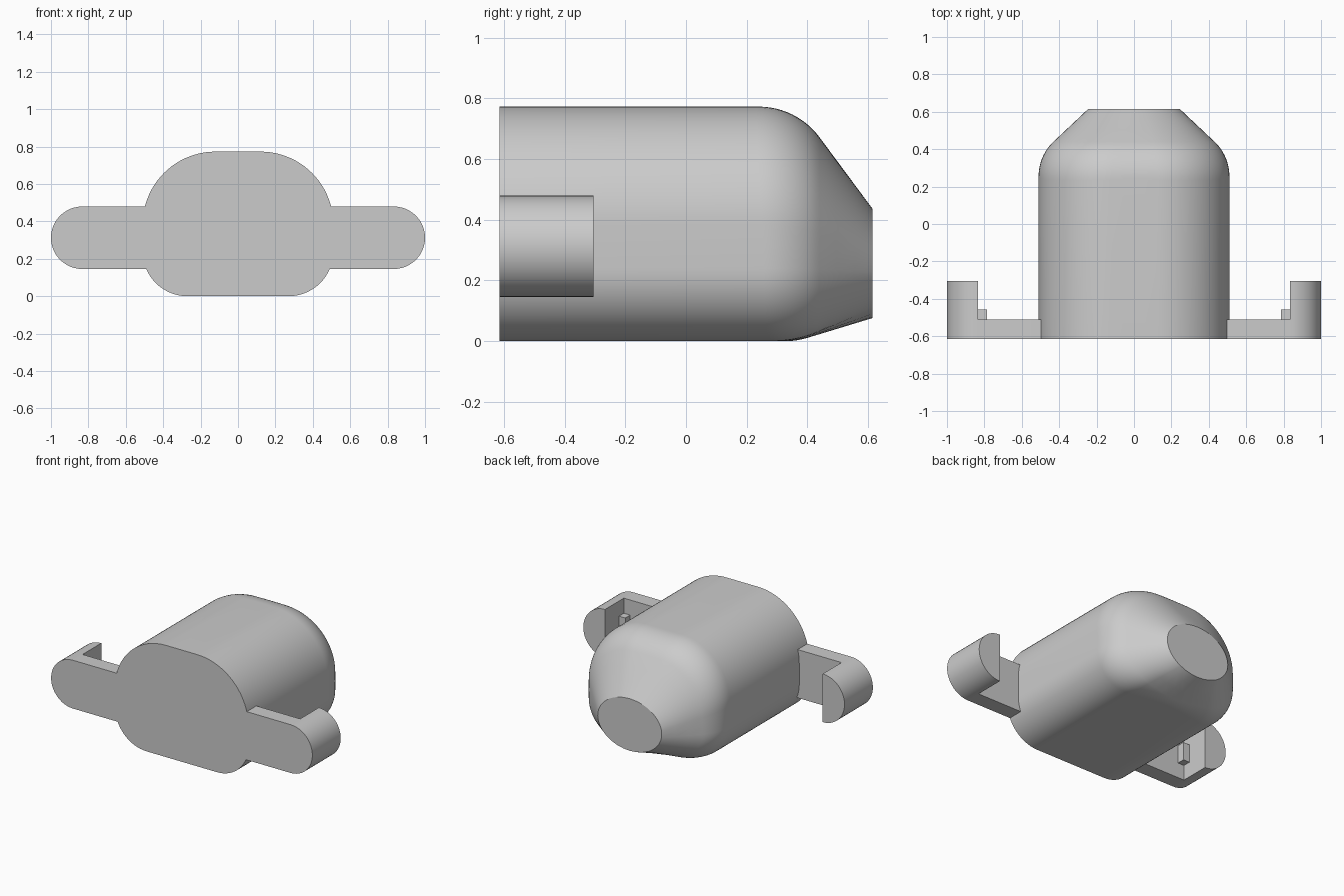
import bpy, bmesh
from math import sin, cos, tan, pi, atan2, hypot, radians
from mathutils import Vector

cube = bpy.data.objects.get("Cube")
if cube:
    bpy.data.objects.remove(cube, do_unlink=True)

# One plain grey for everything
grey = bpy.data.materials.new("plain_grey")
grey.use_nodes = True
colour = (0.6, 0.6, 0.6, 1)
grey.diffuse_color = colour
grey.node_tree.nodes["Principled BSDF"].inputs["Base Color"].default_value = colour

FRONT, BACK, SHOULDER = -0.615, 0.615, 0.365
FILLET = 0.25


def finish(name, bm, angle=30):
    bmesh.ops.recalc_face_normals(bm, faces=bm.faces)
    mesh = bpy.data.meshes.new(name)
    bm.to_mesh(mesh)
    bm.free()
    ob = bpy.data.objects.new(name, mesh)
    bpy.context.collection.objects.link(ob)
    mesh.materials.append(grey)
    bpy.ops.object.select_all(action="DESELECT")
    ob.select_set(True)
    bpy.context.view_layer.objects.active = ob
    bpy.ops.object.shade_smooth_by_angle(angle=radians(angle))
    return ob


def arc(cx, cz, r, a0, a1, n):
    return [Vector((cx + r * cos(a0 + (a1 - a0) * i / n),
                    cz + r * sin(a0 + (a1 - a0) * i / n))) for i in range(n + 1)]


def quarter(points, a0, a1):
    """Pair each outline point with a nose ellipse point by length along the outline."""
    lengths = [0]
    for p, q in zip(points, points[1:]):
        lengths.append(lengths[-1] + (q - p).length)
    pairs = []
    for p, s in zip(points, lengths):
        a = a0 + (a1 - a0) * s / lengths[-1]
        pairs.append((p, Vector((0.245 * cos(a), 0.256 + 0.18 * sin(a)))))
    return pairs


# Body outline: right half from bottom centre to top centre, then mirrored
bottom = ([Vector((x, 0)) for x in (0, 0.09, 0.18)]
          + arc(0.27, 0.24, 0.24, -pi / 2, 0, 16) + [Vector((0.51, 0.31))])
top = ([Vector((0.51, 0.31))] + arc(0.12, 0.383, 0.39, 0, pi / 2, 22)
       + [Vector((0.06, 0.773)), Vector((0, 0.773))])
half = quarter(bottom, -pi / 2, 0) + quarter(top, 0, pi / 2)[1:]
flip = Vector((-1, 1))
outline = half + [(p * flip, q * flip) for p, q in reversed(half[1:-1])]

# Body: straight sides, filleted shoulder, tapered nose
bm = bmesh.new()
STEPS = 12
columns = []
for p, q in outline:
    d = q - p
    run = BACK - SHOULDER
    theta = atan2(d.length, run)
    t = FILLET * tan(theta / 2)
    u = d.normalized()
    path = [(FRONT, p)]
    for i in range(STEPS + 1):
        a = theta * i / STEPS
        path.append((SHOULDER - t + FILLET * sin(a), p + u * FILLET * (1 - cos(a))))
    y1, p1 = path[-1]
    for k in (0.33, 0.67, 1):
        path.append((y1 + (BACK - y1) * k, p1.lerp(q, k)))
    columns.append([bm.verts.new((v.x, y, v.y)) for y, v in path])
for a, b in zip(columns, columns[1:] + columns[:1]):
    for i in range(len(a) - 1):
        bm.faces.new((a[i], a[i + 1], b[i + 1], b[i]))
bm.faces.new([c[0] for c in columns])
bm.faces.new([c[-1] for c in columns])
finish("body", bm)


def slab(name, profile, y0, y1):
    bm = bmesh.new()
    face = bm.faces.new([bm.verts.new((p.x, y0, p.y)) for p in profile])
    new = bmesh.ops.extrude_face_region(bm, geom=[face])["geom"]
    bmesh.ops.translate(bm, vec=(0, y1 - y0, 0),
                        verts=[v for v in new if isinstance(v, bmesh.types.BMVert)])
    return finish(name, bm)


# Side ears: flat arm with round end, half-round lug and a small tab
for side, s in (("left", 1), ("right", -1)):
    mirror = Vector((s, 1))
    end = arc(0.833, 0.3125, 0.167, -pi / 2, pi / 2, 24)
    arm = [Vector((0.49, 0.1455))] + end + [Vector((0.49, 0.4795))]
    slab(side + "_arm", [p * mirror for p in arm], FRONT, -0.51)
    slab(side + "_lug", [p * mirror for p in end], -0.51, -0.305)
    tab = [Vector(c) * mirror for c in ((0.785, 0.25), (0.833, 0.25), (0.833, 0.375), (0.785, 0.375))]
    slab(side + "_tab", tab, -0.51, -0.457)
